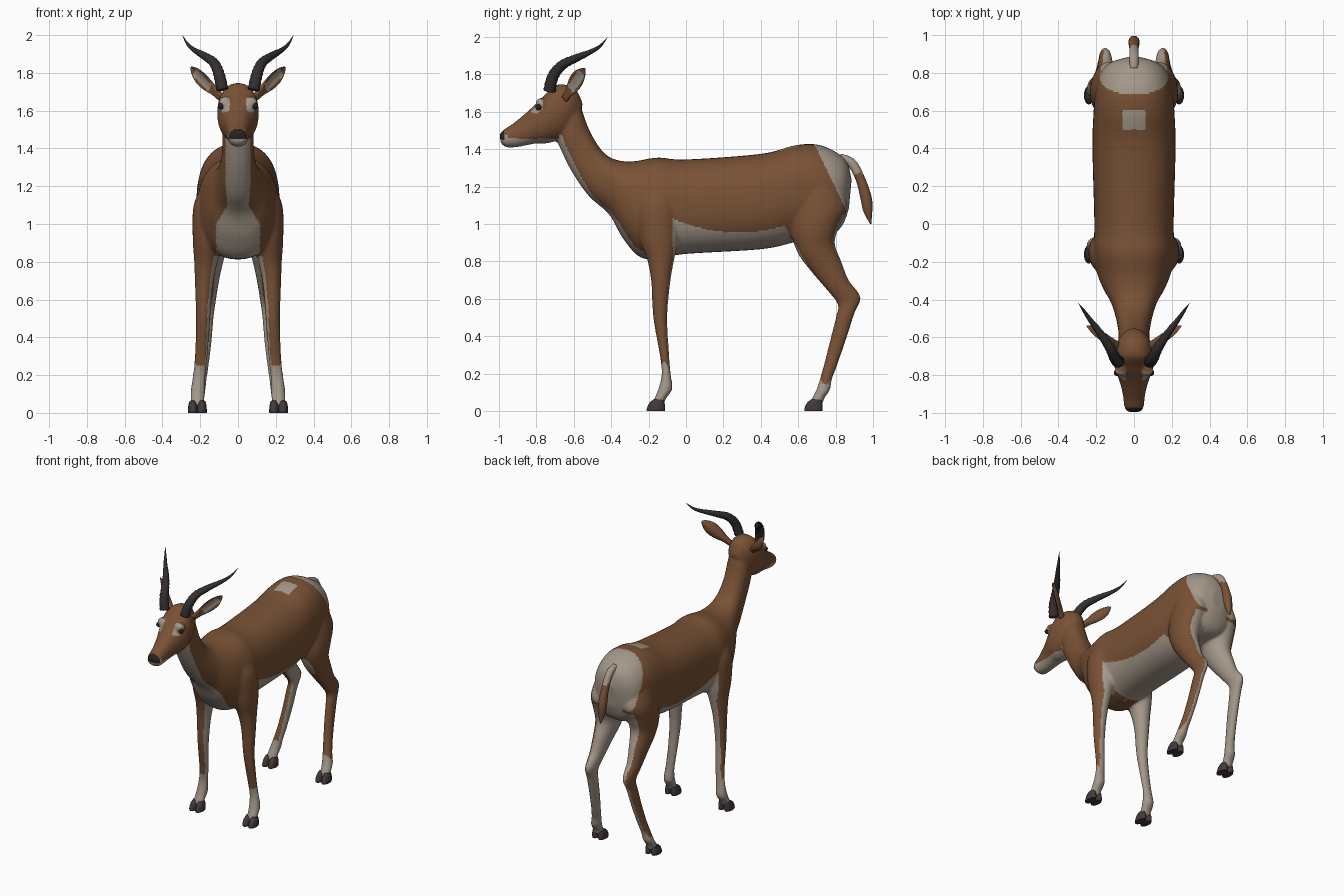
import bpy, bmesh, math
from mathutils import Vector

if "Cube" in bpy.data.objects:
    bpy.data.objects.remove(bpy.data.objects["Cube"])

def material(name, rgb):
    m = bpy.data.materials.new(name)
    m.diffuse_color = (*rgb, 1)
    m.use_nodes = True
    m.node_tree.nodes["Principled BSDF"].inputs["Base Color"].default_value = m.diffuse_color
    return m

BROWN = material("russet_coat", (0.19, 0.083, 0.035))
CREAM = material("cream_fur", (0.37, 0.31, 0.25))
HORN = material("dark_horn", (0.035, 0.028, 0.028))
HOOF = material("hoof_grey", (0.055, 0.04, 0.04))
NOSE = material("nose_black", (0.02, 0.016, 0.015))

def spline(rows, steps):
    """Catmull-Rom interpolation of equal-length number rows."""
    out = []
    for i in range(len(rows) - 1):
        p0, p1 = rows[max(i - 1, 0)], rows[i]
        p2, p3 = rows[i + 1], rows[min(i + 2, len(rows) - 1)]
        for k in range(steps):
            t = k / steps
            out.append([0.5 * (2 * b + (c - a) * t + (2 * a - 5 * b + 4 * c - d) * t * t
                               + (3 * b - a - 3 * c + d) * t ** 3)
                        for a, b, c, d in zip(p0, p1, p2, p3)])
    return out + [list(rows[-1])]

def skin(bm, rings):
    """Bridge rings of points and cap both ends."""
    vs = [[bm.verts.new(p) for p in r] for r in rings]
    n = len(vs[0])
    faces = [bm.faces.new((a[i], a[(i + 1) % n], b[(i + 1) % n], b[i]))
             for a, b in zip(vs, vs[1:]) for i in range(n)]
    faces += [bm.faces.new(vs[0]), bm.faces.new(vs[-1])]
    bmesh.ops.recalc_face_normals(bm, faces=faces)

def loft(bm, rows, side=1, n=28, steps=6, power=1.0):
    """Rows: y,z of one edge, y,z of the opposite edge, x centre, half width."""
    def shape(v):
        return math.copysign(abs(v) ** power, v)
    rings = []
    for ya, za, yb, zb, xc, w in spline(rows, steps):
        ring = []
        for k in range(n):
            a = 2 * math.pi * k / n
            c, s = shape(math.cos(a)), shape(math.sin(a))
            ring.append((side * (xc + w * s), (ya + yb) / 2 + c * (ya - yb) / 2,
                         (za + zb) / 2 + c * (za - zb) / 2))
        rings.append(ring)
    skin(bm, rings)

def tube(bm, rows, n=14, steps=6, ridges=0):
    """Rows: x,y,z,radius along a path."""
    pts = spline(rows, steps)
    rings = []
    for i, (x, y, z, r) in enumerate(pts):
        d = Vector(pts[min(i + 1, len(pts) - 1)][:3]) - Vector(pts[max(i - 1, 0)][:3])
        u = d.cross(Vector((1, 0, 0))).normalized()
        v = d.cross(u).normalized()
        r *= 1 + (ridges if i % 2 and i < len(pts) * 0.6 else 0)
        rings.append([Vector((x, y, z)) + r * (u * math.cos(2 * math.pi * k / n)
                      + v * math.sin(2 * math.pi * k / n)) for k in range(n)])
    skin(bm, rings)

def finish(name, bm, mats, angle=None):
    me = bpy.data.meshes.new(name)
    bm.to_mesh(me)
    bm.free()
    ob = bpy.data.objects.new(name, me)
    bpy.context.collection.objects.link(ob)
    for m in mats:
        me.materials.append(m)
    bpy.ops.object.select_all(action='DESELECT')
    ob.select_set(True)
    bpy.context.view_layer.objects.active = ob
    if angle:
        bpy.ops.object.shade_smooth_by_angle(angle=math.radians(angle))
    else:
        bpy.ops.object.shade_smooth()
    return ob

# Body: trunk with neck, head and four legs, fused into one skin
bm = bmesh.new()
trunk = [(.885, 1.24, .87, 1.08, 0, .05), (.86, 1.33, .84, 1.0, 0, .13),
         (.80, 1.385, .79, .95, 0, .18), (.70, 1.425, .69, .93, 0, .205),
         (.58, 1.42, .57, .90, 0, .215), (.40, 1.375, .40, .865, 0, .22),
         (.0, 1.345, .0, .84, 0, .21), (-.15, 1.355, -.12, .82, 0, .215),
         (-.28, 1.335, -.24, .82, 0, .195), (-.36, 1.34, -.335, .92, 0, .16),
         (-.42, 1.365, -.41, 1.05, 0, .122), (-.47, 1.42, -.52, 1.15, 0, .096),
         (-.52, 1.51, -.61, 1.28, 0, .083), (-.56, 1.62, -.67, 1.40, 0, .082),
         (-.59, 1.69, -.70, 1.47, 0, .07)]
head = [(-.55, 1.64, -.61, 1.50, 0, .05), (-.595, 1.725, -.68, 1.45, 0, .095),
        (-.69, 1.745, -.75, 1.43, 0, .11), (-.76, 1.685, -.80, 1.43, 0, .095),
        (-.84, 1.607, -.855, 1.42, 0, .072), (-.92, 1.54, -.91, 1.41, 0, .057),
        (-.97, 1.507, -.96, 1.41, 0, .052), (-.998, 1.48, -.988, 1.43, 0, .036)]
front_leg = [(-.26, 1.22, -.06, 1.22, .12, .06), (-.27, 1.1, -.04, 1.1, .14, .095),
             (-.25, .93, -.04, .93, .155, .085), (-.205, .80, -.065, .80, .17, .062),
             (-.185, .68, -.085, .68, .18, .048), (-.175, .5, -.10, .5, .185, .038),
             (-.14, .3, -.09, .3, .195, .034), (-.13, .2, -.082, .2, .205, .034),
             (-.147, .12, -.073, .12, .212, .038), (-.168, .07, -.105, .07, .215, .037),
             (-.177, .035, -.12, .035, .215, .034)]
hind_leg = [(.60, 1.25, .80, 1.25, .11, .08), (.57, 1.10, .86, 1.10, .125, .10),
            (.56, .96, .82, .99, .135, .098), (.60, .84, .795, .90, .14, .08),
            (.67, .745, .83, .80, .145, .06), (.755, .645, .87, .70, .15, .045),
            (.81, .57, .933, .61, .152, .034), (.80, .50, .90, .52, .16, .031),
            (.77, .38, .855, .38, .17, .03), (.74, .26, .81, .25, .185, .03),
            (.715, .17, .78, .17, .20, .033), (.695, .11, .77, .115, .21, .037),
            (.675, .07, .74, .07, .215, .036), (.665, .035, .73, .035, .215, .034)]
loft(bm, trunk, n=40, power=.88)
loft(bm, head, power=.92)
for s in (-1, 1):
    loft(bm, front_leg, s)
    loft(bm, hind_leg, s)
    brow = bmesh.ops.create_icosphere(bm, subdivisions=3, radius=.036)["verts"]
    bmesh.ops.translate(bm, verts=brow, vec=(s * .068, -.77, 1.64))
body = finish("body", bm, [])
mod = body.modifiers.new("fuse", 'REMESH')
mod.mode, mod.voxel_size, mod.use_smooth_shade = 'VOXEL', .0095, True
relax = body.modifiers.new("relax", 'SMOOTH')
relax.factor, relax.iterations = .5, 5
for name in ("fuse", "relax"):
    bpy.ops.object.modifier_apply(modifier=name)
body.data.materials.clear()
for m in (BROWN, CREAM, NOSE):
    body.data.materials.append(m)

def coat(c, n):
    """Material index of the coat from position and direction."""
    x, y, z = abs(c.x), c.y, c.z
    out = n.x * (1 if c.x > 0 else -1)
    if y < -.68 and z > 1.38:                                   # head
        if y < -.972 and z > 1.452:
            return 2
        eye_patch = ((y + .805) / .045) ** 2 + ((z - 1.635) / .042) ** 2 < 1
        jaw = z < 1.455 or (y < -.95 and z < 1.475)
        return int(jaw or (eye_patch and x > .045))
    if y < -.2 and z > .82:                                     # throat and chest
        if z < 1.0:
            w = .115
        elif z < 1.1:
            w = .115 - (z - 1.0) * .6
        else:
            w = min(.066, .055 + (z - 1.1) * .1)
        return int(x < w and -.85 * n.y - .5 * n.z > .25)
    if y > .6 and z > 1.05:                                     # rump
        return int(y > .69 + (1.42 - z) * .48 or (z < 1.12 and x < .08))
    if -.07 < y and y + .6 * z < 1.12 and z > .78:              # belly
        return int(z < .955 + .6 * (y - .28) ** 2)
    if z > .85 and y < .3:
        return int(x < .11 and n.z < -.3)
    if z < .2 + .06 * math.sin(c.y * 40):                       # socks
        return 1
    if y > .5 and x < .06:
        return 1
    return int(out - .65 * n.y < -.1)                           # inner legs

for p in body.data.polygons:
    p.material_index = coat(p.center, p.normal)

# Tail
bm = bmesh.new()
tube(bm, [(0, .82, 1.355, .022), (0, .885, 1.325, .025), (0, .932, 1.24, .025),
          (0, .962, 1.14, .03), (0, .972, 1.07, .024), (0, .987, 1.0, .003)])
tail = finish("tail", bm, [BROWN, CREAM])
for p in tail.data.polygons:
    p.material_index = int(p.center.z > 1.27 or p.normal.y < -.8)

for s, label in ((-1, "right"), (1, "left")):
    # Horns: ringed, swept back and outward
    bm = bmesh.new()
    tube(bm, [(s * .082, -.73, 1.71, .031), (s * .10, -.71, 1.79, .029),
              (s * .125, -.66, 1.85, .025), (s * .17, -.59, 1.885, .02),
              (s * .23, -.51, 1.92, .013), (s * .265, -.46, 1.95, .008),
              (s * .293, -.42, 1.997, .001)], ridges=.08)
    finish("horn_" + label, bm, [HORN])

    # Ears: cupped leaves
    D = Vector((s * .16, .105, .16))
    N = Vector((s * .62, -.62, -.213)).normalized()
    W = D.cross(N).normalized()
    base = Vector((s * .09, -.645, 1.67))
    bm = bmesh.new()
    rings = []
    for t, w, th in spline([(0, .02, .018), (.2, .024, .018), (.45, .04, .013),
                            (.7, .042, .01), (.9, .024, .007), (1, .004, .002)], 4):
        ring = []
        for k in range(20):
            a = 2 * math.pi * k / 20
            ring.append(base + D * t + W * w * math.cos(a)
                        + N * (th * math.sin(a) + .45 * w * (math.cos(a) ** 2 - .5)))
        rings.append(ring)
    skin(bm, rings)
    ear = finish("ear_" + label, bm, [BROWN, CREAM])
    for p in ear.data.polygons:
        q = p.center - base
        t = q.dot(D) / D.length_squared
        p.material_index = int(p.normal.dot(N) > .3 and .3 < t < .85 and abs(q.dot(W)) < .026)

    # Eyes
    bm = bmesh.new()
    bmesh.ops.create_uvsphere(bm, u_segments=16, v_segments=10, radius=.017)
    bmesh.ops.translate(bm, verts=bm.verts, vec=(s * .09, -.787, 1.625))
    finish("eye_" + label, bm, [NOSE])

    # Cloven hooves
    for place, c in (("front", -.15), ("hind", .692)):
        bm = bmesh.new()
        for toe in (-.024, .024):
            x = .215 + toe
            loft(bm, [(c - .02, .065, c + .03, .06, x, .018), (c - .045, .045, c + .037, .035, x, .024),
                      (c - .06, .012, c + .038, .008, x, .026), (c - .058, 0, c + .036, 0, x, .025)],
                 s, n=16, steps=2)
        finish(place + "_hoof_" + label, bm, [HOOF], angle=50)
